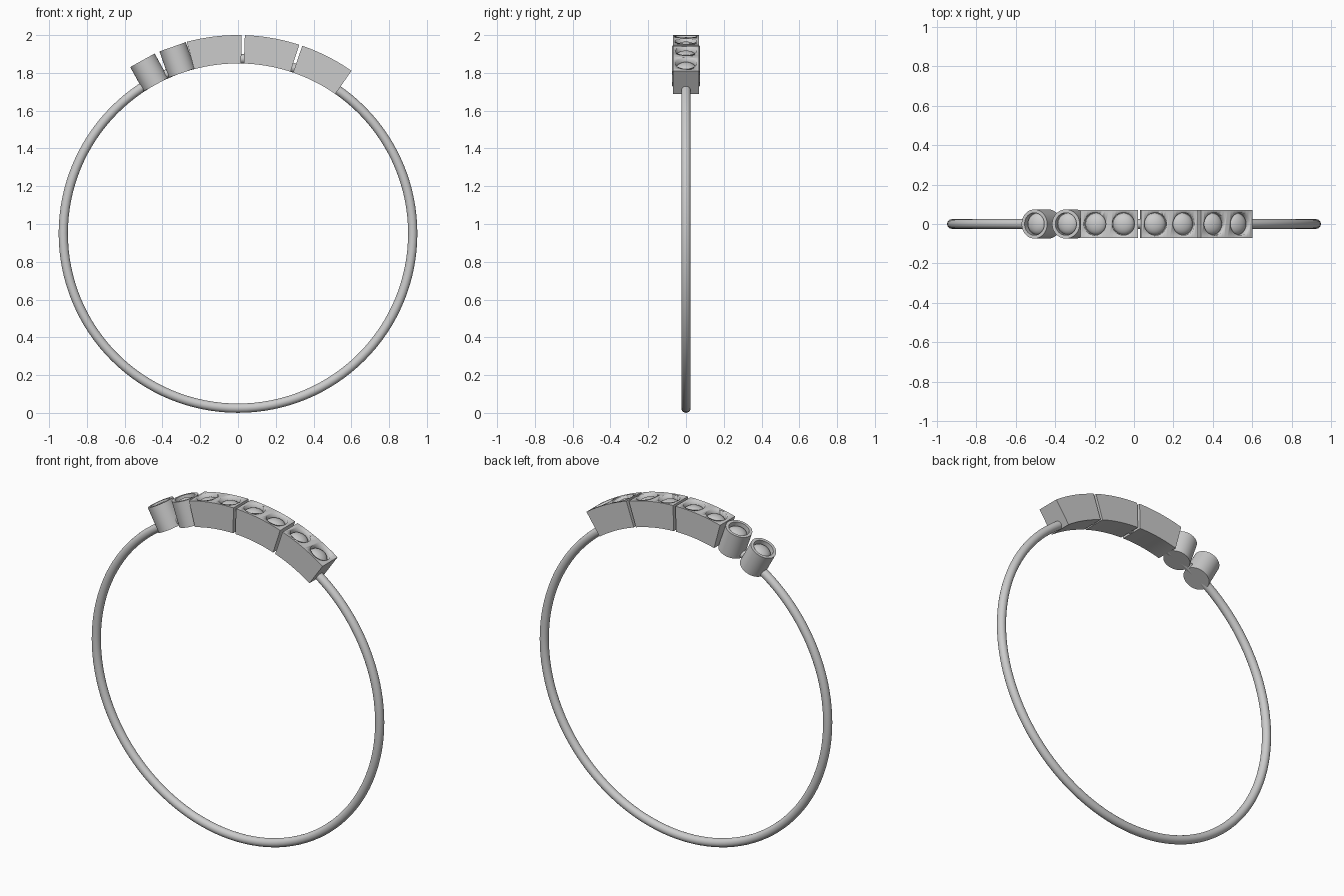
import bpy, bmesh
from math import radians, sin, cos, pi
from mathutils import Matrix

if "Cube" in bpy.data.objects:
    bpy.data.objects.remove(bpy.data.objects["Cube"])

CZ = 0.95                # centre height of the band
R_IN, R_OUT = 0.90, 1.05 # radial extent of the settings
HALF = 0.07              # half depth of the settings
HOLE_R, HOLE_FLOOR = 0.057, 1.012


def place(deg):
    """Frame whose z axis points outward from the band centre at this angle."""
    return Matrix.Translation((0, 0, CZ)) @ Matrix.Rotation(radians(deg), 4, 'Y')


def make_object(name, bm, smooth=35):
    bmesh.ops.recalc_face_normals(bm, faces=bm.faces[:])
    mesh = bpy.data.meshes.new(name)
    bm.to_mesh(mesh)
    bm.free()
    ob = bpy.data.objects.new(name, mesh)
    bpy.context.collection.objects.link(ob)
    bpy.ops.object.select_all(action='DESELECT')
    ob.select_set(True)
    bpy.context.view_layer.objects.active = ob
    bpy.ops.object.shade_smooth_by_angle(angle=radians(smooth))
    return ob


def lathe(name, profile, deg, steps=48):
    """Spin an (r, z) profile around the outward axis."""
    bm = bmesh.new()
    verts = [bm.verts.new((r, 0, z)) for r, z in profile]
    edges = [bm.edges.new(p) for p in zip(verts, verts[1:])]
    bmesh.ops.spin(bm, geom=verts + edges, cent=(0, 0, 0), axis=(0, 0, 1),
                   angle=2 * pi, steps=steps, use_merge=True)
    bmesh.ops.remove_doubles(bm, verts=bm.verts[:], dist=1e-5)
    bm.transform(place(deg))
    return make_object(name, bm)


def stone(name, deg):
    """Low domed stone seated in its hole."""
    rim, top, r = HOLE_FLOOR, 1.044, HOLE_R - 0.002
    dome = [(r * cos(t * pi / 16), rim + (top - rim) * sin(t * pi / 16)) for t in range(8)]
    return lathe(name, [(0, rim - 0.01), (r, rim - 0.01)] + dome + [(0, top)], deg)


def block(name, a0, a1, holes, steps=16):
    """Curved box setting with round holes cut in its outer face."""
    bm = bmesh.new()
    angles = [radians(a0 + (a1 - a0) * i / steps) for i in range(steps + 1)]
    outline = [(R_OUT, a) for a in angles] + [(R_IN, a) for a in reversed(angles)]
    face = bm.faces.new([bm.verts.new((r * sin(a), -HALF, CZ + r * cos(a))) for r, a in outline])
    ext = bmesh.ops.extrude_face_region(bm, geom=[face])
    moved = [v for v in ext['geom'] if isinstance(v, bmesh.types.BMVert)]
    bmesh.ops.translate(bm, verts=moved, vec=(0, 2 * HALF, 0))
    ob = make_object(name, bm)

    cut = bmesh.new()
    for deg in holes:
        bmesh.ops.create_cone(cut, cap_ends=True, segments=48, radius1=HOLE_R,
                              radius2=HOLE_R, depth=0.1,
                              matrix=place(deg) @ Matrix.Translation((0, 0, HOLE_FLOOR + 0.05)))
    cutter = make_object(name + "_cutter", cut)
    cutter.hide_render = True
    mod = ob.modifiers.new("holes", 'BOOLEAN')
    mod.operation, mod.solver, mod.object = 'DIFFERENCE', 'EXACT', cutter
    bpy.context.view_layer.objects.active = ob
    bpy.ops.object.modifier_apply(modifier=mod.name)
    bpy.data.objects.remove(cutter)


# Round wire band
bpy.ops.mesh.primitive_torus_add(major_radius=0.925, minor_radius=0.0245,
                                 major_segments=128, minor_segments=20,
                                 location=(0, 0, CZ), rotation=(pi / 2, 0, 0))
band = bpy.context.object
band.name = "band"
bpy.ops.object.shade_smooth_by_angle(angle=radians(60))

# Curved blocks, two stones each
for i in range(3):
    mid = -6.95 + 16.93 * i
    holes = (mid - 4, mid + 4)
    block(f"block_setting_{i + 1}", mid - 8.0, mid + 8.0, holes)
    for j, deg in enumerate(holes):
        stone(f"block_stone_{i + 1}_{j + 1}", deg)

# Round cup settings, one stone each
for i, deg in enumerate((-19.3, -28.9)):
    lathe(f"cup_setting_{i + 1}",
          [(0, R_IN), (0.074, R_IN), (0.074, 1.047), (HOLE_R, 1.047),
           (HOLE_R, HOLE_FLOOR), (0, HOLE_FLOOR)], deg)
    stone(f"cup_stone_{i + 1}", deg)
